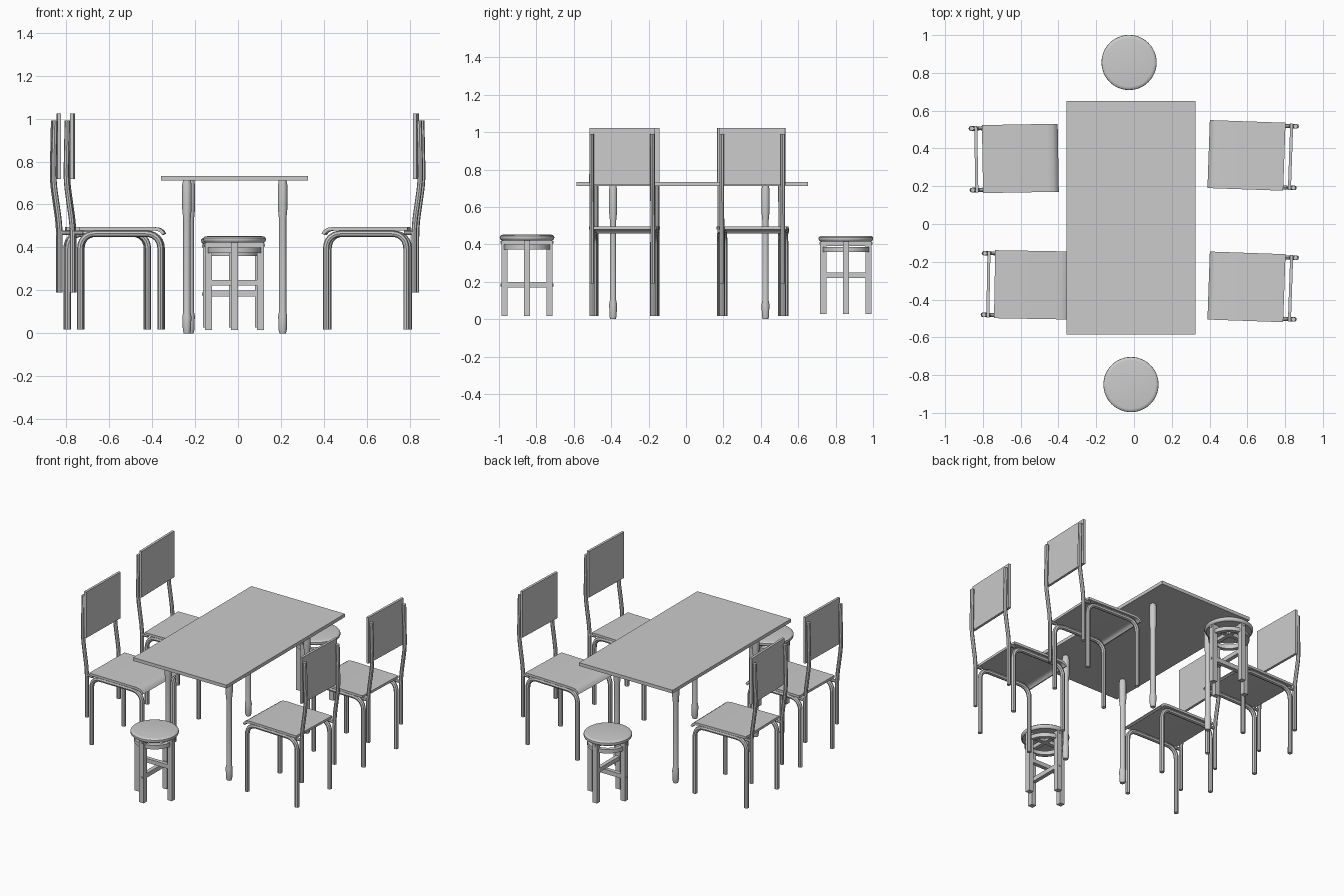
import bpy, bmesh
from math import radians, sin, cos, pi
from mathutils import Vector, Matrix

if "Cube" in bpy.data.objects:
    bpy.data.objects.remove(bpy.data.objects["Cube"])


def link_mesh(name, bm, loc=(0, 0, 0), rot=0, smooth=False):
    bmesh.ops.recalc_face_normals(bm, faces=bm.faces[:])
    me = bpy.data.meshes.new(name)
    bm.to_mesh(me)
    bm.free()
    ob = bpy.data.objects.new(name, me)
    bpy.context.collection.objects.link(ob)
    ob.location = loc
    ob.rotation_euler.z = rot
    if smooth:
        bpy.ops.object.select_all(action='DESELECT')
        bpy.context.view_layer.objects.active = ob
        ob.select_set(True)
        bpy.ops.object.shade_smooth_by_angle(angle=radians(35))
    return ob


def add_box(bm, centre, size):
    m = Matrix.Translation(centre) @ Matrix.Diagonal((*size, 1))
    bmesh.ops.create_cube(bm, size=1, matrix=m)


def lathe(name, profile, loc, steps=32, closed=False):
    """Spin (radius, z) points about z; closed makes a ring section."""
    bm = bmesh.new()
    rings = []
    for k in range(steps):
        a = 2 * pi * k / steps
        rings.append([bm.verts.new((r * cos(a), r * sin(a), z)) for r, z in profile])
    n = len(profile)
    for k in range(steps):
        a, b = rings[k], rings[(k + 1) % steps]
        for i in range(n if closed else n - 1):
            j = (i + 1) % n
            bm.faces.new((a[i], b[i], b[j], a[j]))
    if not closed:
        bm.faces.new([r[0] for r in rings])
        bm.faces.new([r[-1] for r in rings])
    return link_mesh(name, bm, loc, smooth=True)


def fillet(pts, radius, n=6):
    """Round the inner corners of a path."""
    pts = [Vector(p) for p in pts]
    out = [pts[0]]
    for p, c, q in zip(pts, pts[1:], pts[2:]):
        a = c + (p - c).normalized() * radius
        b = c + (q - c).normalized() * radius
        for i in range(n + 1):
            t = i / n
            w = 0.83   # weight close to a circular arc
            d = (1 - t) ** 2 + 2 * w * t * (1 - t) + t * t
            out.append((a * (1 - t) ** 2 + c * 2 * w * t * (1 - t) + b * t * t) / d)
    return out + [pts[-1]]


def tube(name, pts, r, loc, rot):
    cu = bpy.data.curves.new(name, 'CURVE')
    cu.dimensions = '3D'
    cu.bevel_depth = r
    cu.bevel_resolution = 2
    cu.use_fill_caps = True
    sp = cu.splines.new('POLY')
    sp.points.add(len(pts) - 1)
    for p, co in zip(sp.points, pts):
        p.co = (*co, 1)
    ob = bpy.data.objects.new(name, cu)
    bpy.context.collection.objects.link(ob)
    ob.location = loc
    ob.rotation_euler.z = rot
    bpy.ops.object.select_all(action='DESELECT')
    bpy.context.view_layer.objects.active = ob
    ob.select_set(True)
    bpy.ops.object.convert(target='MESH')
    bpy.ops.object.shade_smooth_by_angle(angle=radians(40))


def table():
    bm = bmesh.new()
    add_box(bm, (-0.016, 0.033, 0.722), (0.685, 1.238, 0.022))
    link_mesh("table_top", bm)
    # turned legs, swollen at top and foot
    prof = [(0.015, 0), (0.019, 0.015), (0.021, 0.08), (0.017, 0.1), (0.017, 0.53),
            (0.022, 0.58), (0.022, 0.69), (0.018, 0.712)]
    for x, y in ((-0.238, -0.39), (-0.222, 0.425), (0.208, -0.39), (0.208, 0.425)):
        lathe("table_leg", prof, (x, y, 0), 20)


def chair(x, y, deg):
    """Chair facing local +x."""
    loc, rot = (x, y, 0), radians(deg)
    # seat board curling down at the front
    top = [(-0.196, 0.495), (0.150, 0.495), (0.178, 0.491), (0.195, 0.480), (0.205, 0.464)]
    low = [(0.192, 0.458), (0.184, 0.470), (0.172, 0.476), (0.150, 0.479), (-0.196, 0.479)]
    bm = bmesh.new()
    f = bm.faces.new([bm.verts.new((px, -0.18, pz)) for px, pz in top + low])
    ext = bmesh.ops.extrude_face_region(bm, geom=[f])
    bmesh.ops.translate(bm, vec=(0, 0.36, 0),
                        verts=[v for v in ext["geom"] if isinstance(v, bmesh.types.BMVert)])
    link_mesh("chair_seat", bm, loc, rot, smooth=True)
    # back panel
    bm = bmesh.new()
    add_box(bm, (-0.229, 0, 0.87), (0.016, 0.352, 0.305))
    link_mesh("chair_back_panel", bm, loc, rot)
    for s in (-0.163, 0.163):
        # side frame: front leg, seat rail and rear leg in one bent tube
        tube("chair_side_frame", fillet([(0.184, s, 0.018), (0.184, s, 0.464),
                                         (-0.19, s, 0.464), (-0.19, s, 0.018)], 0.07),
             0.0145, loc, rot)
        # back post
        tube("chair_back_post", fillet([(-0.226, s, 0.19), (-0.226, s, 0.50),
                                        (-0.256, s, 0.71), (-0.250, s, 0.99)], 0.05, 4),
             0.0125, loc, rot)
        # stub joining frame and post
        tube("chair_post_bracket", [(-0.18, s, 0.468), (-0.226, s, 0.468)], 0.01, loc, rot)


def stool(x, y, foot, top, ring_z, turn):
    loc = (x, y, 0)
    # round seat with eased edge
    b = top - 0.03
    lathe("stool_seat", [(0.136, b), (0.143, b + 0.005), (0.146, b + 0.013),
                         (0.145, b + 0.022), (0.139, b + 0.028), (0.128, top)], loc, 48)
    # hoop tying the legs
    lathe("stool_ring", [(0.098, ring_z), (0.124, ring_z),
                         (0.124, ring_z + 0.026), (0.098, ring_z + 0.026)], loc, 40, True)
    # square legs
    bm = bmesh.new()
    for dx, dy in ((1, 0), (-1, 0), (0, 1), (0, -1)):
        add_box(bm, (0.121 * dx, 0.121 * dy, (foot + b) / 2), (0.033, 0.033, b - foot))
    link_mesh("stool_legs", bm, loc, turn)
    # crossed stretchers, low pair at two heights and a pair under the seat
    bm = bmesh.new()
    add_box(bm, (0, 0, 0.185), (0.22, 0.026, 0.029))
    add_box(bm, (0, 0, 0.235), (0.026, 0.22, 0.027))
    add_box(bm, (0, 0, b - 0.012), (0.22, 0.026, 0.024))
    add_box(bm, (0, 0, b - 0.012), (0.026, 0.22, 0.0238))
    link_mesh("stool_stretchers", bm, loc, turn)
    # pegs through the legs
    bm = bmesh.new()
    for s in (-1, 1):
        for px, py, pz in ((s, 0, 0.183), (s, 0, b - 0.01), (0, s, b - 0.01)):
            m = Matrix.Translation((0.136 * px, 0.136 * py, pz)) @ \
                Matrix.Rotation(pi / 2, 4, 'Y' if px else 'X')
            bmesh.ops.create_cone(bm, cap_ends=True, segments=12, radius1=0.007,
                                  radius2=0.007, depth=0.011, matrix=m)
    link_mesh("stool_pegs", bm, loc, turn, smooth=True)


table()
chair(0.600, 0.363, 178)
chair(0.600, -0.333, 178)
chair(-0.606, 0.347, 1)
chair(-0.542, -0.322, -1)
stool(-0.016, -0.850, 0.016, 0.452, 0.374, pi / 2)
stool(-0.026, 0.855, 0.028, 0.446, 0.360, 0)
